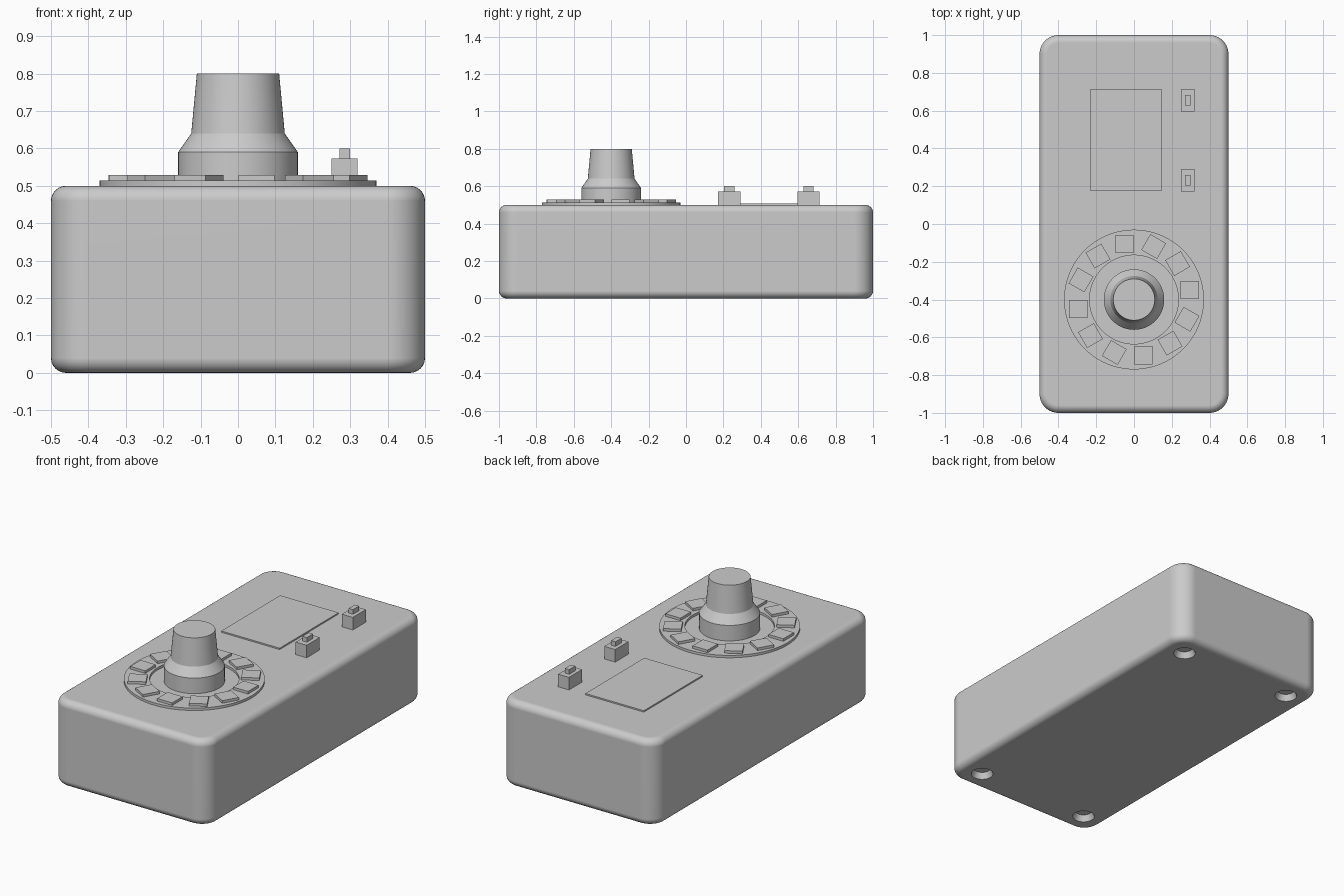
import bpy, bmesh, math
from mathutils import Matrix, Vector

if "Cube" in bpy.data.objects:
    bpy.data.objects.remove(bpy.data.objects["Cube"])


def finish(name, bm):
    bmesh.ops.recalc_face_normals(bm, faces=bm.faces[:])
    me = bpy.data.meshes.new(name)
    bm.to_mesh(me)
    bm.free()
    ob = bpy.data.objects.new(name, me)
    bpy.context.collection.objects.link(ob)
    return ob


def activate(ob):
    bpy.ops.object.select_all(action='DESELECT')
    ob.select_set(True)
    bpy.context.view_layer.objects.active = ob


def smooth(ob):
    activate(ob)
    bpy.ops.object.shade_smooth_by_angle(angle=math.radians(25))


def add_box(bm, x0, x1, y0, y1, z0, z1, turn=Matrix.Identity(4)):
    mid = Vector(((x0 + x1) / 2, (y0 + y1) / 2, (z0 + z1) / 2))
    size = Matrix.Diagonal((x1 - x0, y1 - y0, z1 - z0, 1))
    bmesh.ops.create_cube(bm, size=1, matrix=turn @ Matrix.Translation(mid) @ size)


def lathe(name, profile, centre, steps=64):
    """Spin an (r, z) profile about a vertical axis."""
    bm = bmesh.new()
    cx, cy = centre
    verts = [bm.verts.new((cx + r, cy, z)) for r, z in profile]
    edges = [bm.edges.new(p) for p in zip(verts, verts[1:])]
    if profile[0][0] > 0:
        edges.append(bm.edges.new((verts[-1], verts[0])))
    bmesh.ops.spin(bm, geom=verts + edges, cent=(cx, cy, 0), axis=(0, 0, 1),
                   angle=math.tau, steps=steps, use_duplicate=False)
    bmesh.ops.remove_doubles(bm, verts=bm.verts[:], dist=1e-5)
    return finish(name, bm)


# Case: round the upright corners, then the top and bottom rims
bm = bmesh.new()
add_box(bm, -0.5, 0.5, -1, 1, 0, 0.5)
upright = [e for e in bm.edges if abs(e.verts[0].co.z - e.verts[1].co.z) > 0.1]
bmesh.ops.bevel(bm, geom=upright, offset=0.1, segments=10, profile=0.5, affect='EDGES')
rims = [e for e in bm.edges if abs(e.verts[0].co.z - e.verts[1].co.z) < 1e-4]
bmesh.ops.bevel(bm, geom=rims, offset=0.04, segments=6, profile=0.5, affect='EDGES')
case = finish("case", bm)

# Countersunk screw holes in the underside
for sx in (-1, 1):
    for sy in (-1, 1):
        cutter = lathe("screw_hole_cutter",
                       [(0, -0.02), (0.06, -0.02), (0.06, 0.0), (0.045, 0.035), (0, 0.035)],
                       (sx * 0.363, sy * 0.863), 32)
        cutter.hide_render = True
        mod = case.modifiers.new("screw_hole", 'BOOLEAN')
        mod.operation = 'DIFFERENCE'
        mod.solver = 'EXACT'
        mod.object = cutter
        activate(case)
        bpy.ops.object.modifier_apply(modifier=mod.name)
        bpy.data.objects.remove(cutter)
smooth(case)
wn = case.modifiers.new("even_shading", 'WEIGHTED_NORMAL')
wn.keep_sharp = True

# Dial ring around the knob
DIAL = (0, -0.4)
smooth(lathe("dial_ring", [(0.235, 0.495), (0.37, 0.495), (0.37, 0.514), (0.235, 0.514)], DIAL, 96))

# Twelve square marker tiles on the ring
bm = bmesh.new()
for k in range(12):
    turn = Matrix.Translation((*DIAL, 0)) @ Matrix.Rotation(k * math.tau / 12, 4, 'Z')
    add_box(bm, -0.098, -0.002, 0.247, 0.343, 0.51, 0.529, turn)
finish("dial_tiles", bm)

# Stepped, tapering knob
smooth(lathe("knob", [(0, 0.495), (0.16, 0.495), (0.16, 0.59), (0.125, 0.64),
                      (0.11, 0.8), (0, 0.8)], DIAL))

# Display plate
bm = bmesh.new()
add_box(bm, -0.23, 0.145, 0.175, 0.715, 0.495, 0.508)
finish("display_plate", bm)

# Two small switches beside the plate
for y in (0.232, 0.655):
    bm = bmesh.new()
    add_box(bm, 0.25, 0.32, y - 0.06, y + 0.06, 0.495, 0.573)
    add_box(bm, 0.271, 0.299, y - 0.028, y + 0.028, 0.57, 0.6)
    finish("switch", bm)
